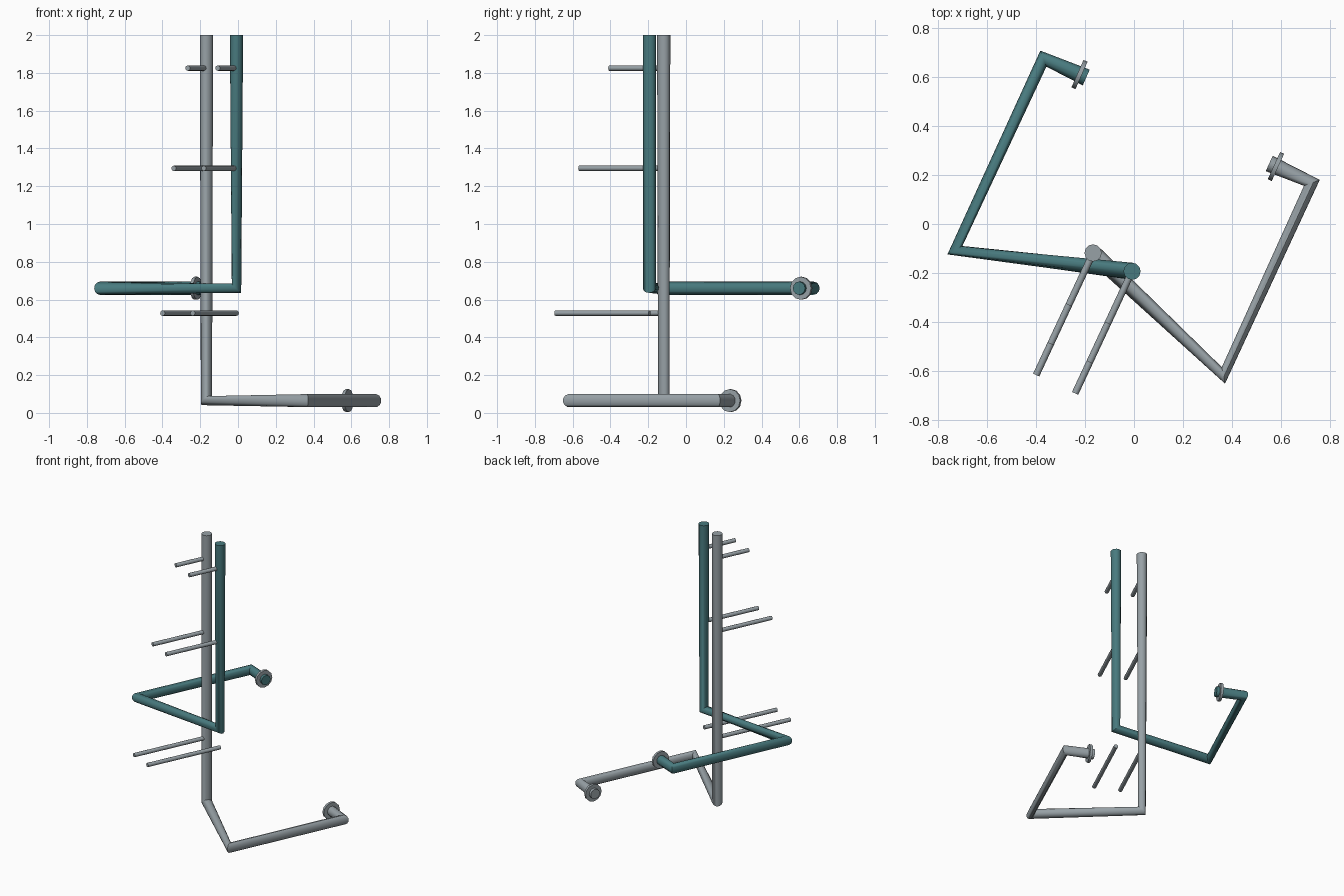
import bpy
from math import radians, cos, sin
from mathutils import Vector

default = bpy.data.objects.get("Cube")
if default:
    bpy.data.objects.remove(default, do_unlink=True)


def material(name, rgb):
    m = bpy.data.materials.new(name)
    m.use_nodes = True
    m.diffuse_color = (*rgb, 1)
    m.node_tree.nodes["Principled BSDF"].inputs["Base Color"].default_value = (*rgb, 1)
    return m


GREY = material("grey metal", (0.31, 0.355, 0.38))
TEAL = material("teal paint", (0.065, 0.195, 0.21))


def tube(name, points, radius, mat):
    """Round capped tube along a polyline, converted to a mesh."""
    curve = bpy.data.curves.new(name, "CURVE")
    curve.dimensions = "3D"
    curve.bevel_depth = radius
    curve.bevel_resolution = 4
    curve.use_fill_caps = True
    spline = curve.splines.new("POLY")
    spline.points.add(len(points) - 1)
    for p, co in zip(spline.points, points):
        p.co = (*co, 1)
    curve.materials.append(mat)
    obj = bpy.data.objects.new(name, curve)
    bpy.context.collection.objects.link(obj)
    bpy.ops.object.select_all(action="DESELECT")
    obj.select_set(True)
    bpy.context.view_layer.objects.active = obj
    bpy.ops.object.convert(target="MESH")
    bpy.ops.object.shade_smooth_by_angle(angle=radians(40))
    return obj


# Everything is turned by the same angle about the vertical axis
TURN = radians(25)
PEG_DIR = Vector((-sin(TURN), -cos(TURN), 0))
TIP_DIR = Vector((cos(TURN), -sin(TURN), 0))
TUBE_R, PEG_R, FLANGE_R = 0.035, 0.014, 0.061

# Bent rails: upright, diagonal foot, long foot, short tip
FRAMES = {
    "grey": (GREY, 0.065, [(-0.167, -0.118), (0.365, -0.618), (0.726, 0.168), (0.552, 0.247)]),
    "teal": (TEAL, 0.66, [(-0.008, -0.193), (-0.731, -0.107), (-0.37, 0.675), (-0.195, 0.598)]),
}
# Peg height and length
PEGS = {"lower": (0.528, 0.55), "middle": (1.295, 0.41), "upper": (1.825, 0.235)}

for colour, (mat, z, plan) in FRAMES.items():
    path = [Vector((x, y, z)) for x, y in plan]
    top = Vector((*plan[0], 2))
    tube(colour + "_rail", [top] + path, TUBE_R, mat)

    # Flange disc just behind the end of the tip
    out = (path[-1] - path[-2]).normalized()
    middle = path[-1] - out * 0.03
    tube(colour + "_flange", [middle - out * 0.009, middle + out * 0.009], FLANGE_R, GREY)

    # Pegs reaching forward from the upright
    for level, (height, length) in PEGS.items():
        start = Vector((*plan[0], height))
        tube(f"{colour}_{level}_peg", [start, start + PEG_DIR * length], PEG_R, GREY)
